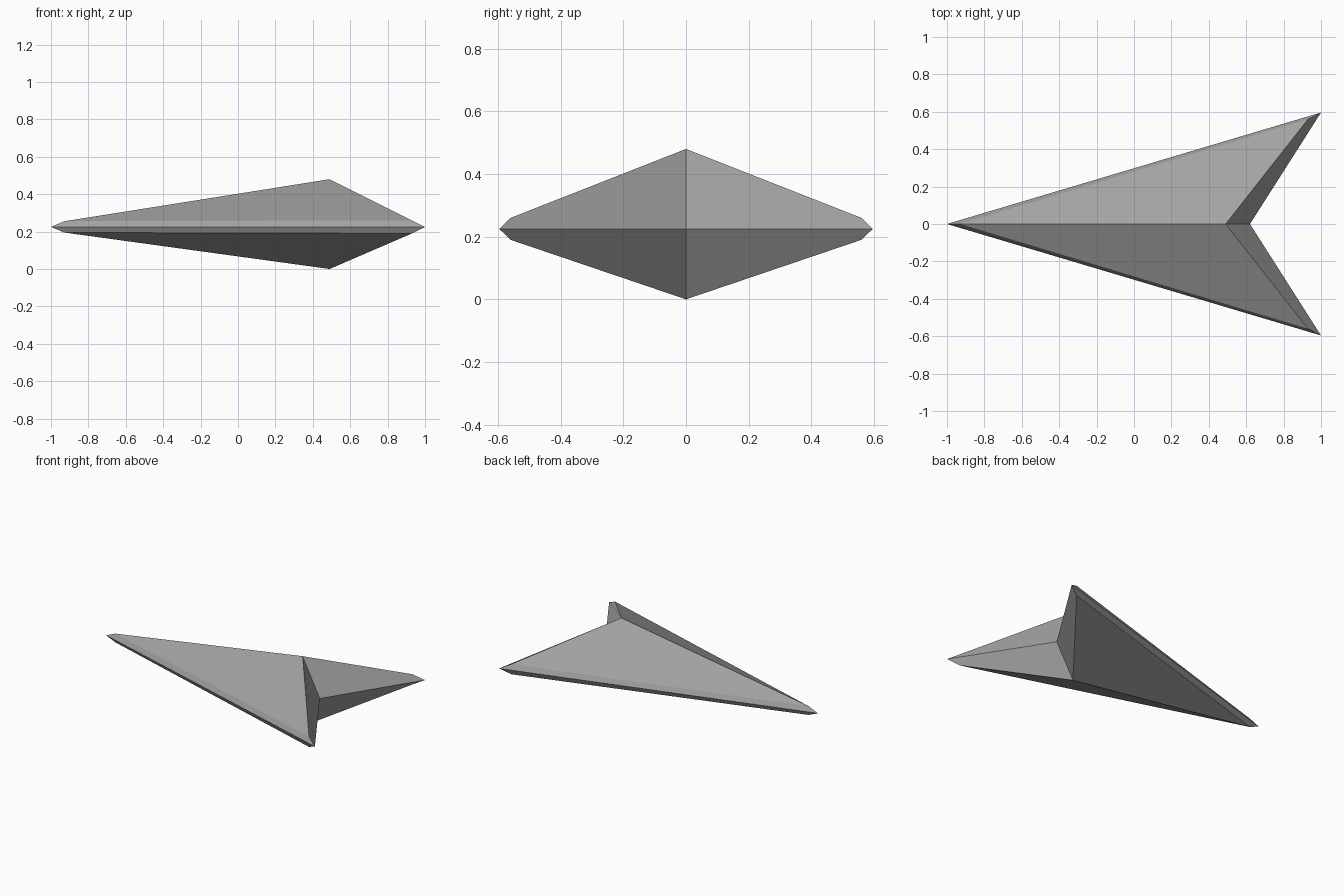
import bpy

if "Cube" in bpy.data.objects:
    bpy.data.objects.remove(bpy.data.objects["Cube"])

MID = 0.225  # height of the sharp rim

grey = bpy.data.materials.new("hull grey")
grey.diffuse_color = (0.36, 0.36, 0.36, 1)
grey.use_nodes = True
grey.node_tree.nodes["Principled BSDF"].inputs["Base Color"].default_value = grey.diffuse_color

# Half hull: rim points shared by the upper and lower shells
verts = [(-1, 0, MID), (1, 0.596, MID), (0.62, 0, MID)]
NOSE, WING, NOTCH = 0, 1, 2
faces = []


def shell(apex_z, side):
    """Main slope, rim bevel and swept rear face on one side of the rim."""
    n = len(verts)
    verts.extend([(-0.93, 0, MID + side * 0.03),
                  (0.49, 0, apex_z),
                  (0.93, 0.56, MID + side * 0.035)])
    front, apex, tip = n, n + 1, n + 2
    for face in ((front, apex, tip),
                 (NOSE, front, tip, WING),
                 (apex, NOTCH, WING, tip)):
        faces.append(face if side > 0 else face[::-1])


shell(0.48, 1)
shell(0.0, -1)

mesh = bpy.data.meshes.new("arrow_hull")
mesh.from_pydata(verts, [], faces)
mesh.materials.append(grey)
hull = bpy.data.objects.new("arrow_hull", mesh)
bpy.context.collection.objects.link(hull)

# Other wing
mirror = hull.modifiers.new("other wing", 'MIRROR')
mirror.use_axis = (False, True, False)
mirror.use_clip = True
